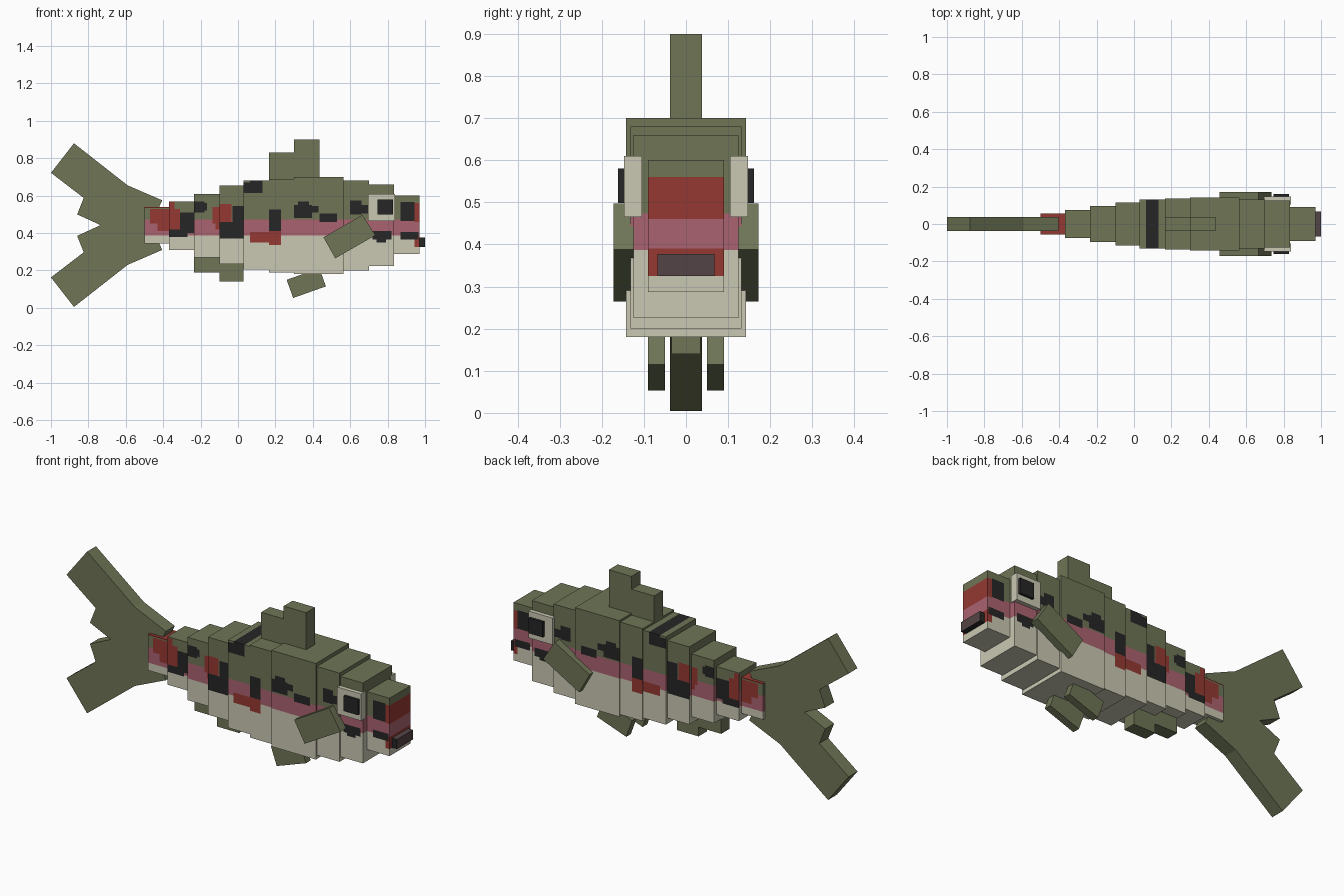
import bpy, bmesh
from mathutils import Vector

cube = bpy.data.objects.get("Cube")
if cube:
    bpy.data.objects.remove(cube, do_unlink=True)


def material(name, rgb):
    lin = [((c / 255 + 0.055) / 1.055) ** 2.4 for c in rgb] + [1.0]
    m = bpy.data.materials.new(name)
    m.use_nodes = True
    m.diffuse_color = lin
    m.node_tree.nodes["Principled BSDF"].inputs["Base Color"].default_value = lin
    return m


OLIVE, CREAM, PINK, RED, BLACK, MAUVE = range(6)
MATS = [material("olive", (110, 117, 86)), material("cream", (202, 200, 178)),
        material("pink", (170, 98, 112)), material("red", (149, 57, 50)),
        material("black", (38, 38, 38)), material("mauve", (84, 68, 70))]


def finish(name, bm, rule):
    """Colour every face by a rule and link the object."""
    bmesh.ops.recalc_face_normals(bm, faces=bm.faces[:])
    for f in bm.faces:
        f.material_index = rule(f)
    me = bpy.data.meshes.new(name)
    bm.to_mesh(me)
    bm.free()
    for m in MATS:
        me.materials.append(m)
    bpy.context.collection.objects.link(bpy.data.objects.new(name, me))


def prism(name, pts, y0, y1, rule=lambda f: OLIVE):
    """Side outline (x, z) extruded from y0 to y1."""
    bm = bmesh.new()
    face = bm.faces.new([bm.verts.new((x, y0, z)) for x, z in pts])
    ext = bmesh.ops.extrude_face_region(bm, geom=[face])["geom"]
    bmesh.ops.translate(bm, vec=(0, y1 - y0, 0),
                        verts=[v for v in ext if isinstance(v, bmesh.types.BMVert)])
    finish(name, bm, rule)


def rect(x0, x1, z0, z1):
    return [(x0, z0), (x1, z0), (x1, z1), (x0, z1)]


def pair(name, pts, y0, y1, rule=lambda f: OLIVE):
    prism("left_" + name, pts, y0, y1, rule)
    prism("right_" + name, pts, -y1, -y0, rule)


# Blotches on the flanks: x0, x1, z0, z1
BLACK_SPOTS = [
    (-.31, -.27, .38, .51), (-.27, -.235, .40, .51), (-.37, -.31, .38, .42),
    (-.235, -.18, .51, .57), (-.18, -.165, .52, .56),
    (-.10, .03, .37, .46), (-.03, .03, .46, .545),
    (.03, .13, .615, .67), (.064, .13, .67, .70),
    (.165, .23, .41, .525),
    (.30, .395, .48, .55), (.32, .38, .55, .57), (.395, .43, .51, .545),
    (.435, .53, .46, .505),
    (.60, .66, .50, .575), (.66, .70, .505, .55),
    (.72, .82, .365, .41), (.74, .79, .35, .365),
    (.87, .945, .465, .565), (.87, .965, .365, .405)]
RED_SPOTS = [
    (-.47, -.37, .45, .53), (-.43, -.37, .41, .45), (-.50, -.37, .535, .56),
    (-.37, -.31, .42, .53), (-.37, -.34, .53, .565),
    (-.135, -.10, .45, .54), (-.10, -.035, .46, .555), (-.12, -.10, .42, .45),
    (.065, .165, .35, .405), (.165, .23, .335, .41),
    (.945, .99, .46, .56), (.945, .99, .325, .39)]
SPOTS = [(s, BLACK) for s in BLACK_SPOTS] + [(s, RED) for s in RED_SPOTS]


def body_rule(f):
    c = f.calc_center_median()
    if abs(f.normal.x) < 0.5 or c.x > 0.96:
        for (x0, x1, z0, z1), colour in SPOTS:
            if x0 < c.x < x1 and z0 < c.z < z1:
                return colour
    return OLIVE if c.z > 0.473 else PINK if c.z > 0.387 else CREAM


# Body segments: name, x0, x1, z0, z1, half width
SEGMENTS = [
    ("tail_root", -.50, -.37, .345, .54, .055),
    ("tail_stem", -.37, -.235, .31, .57, .075),
    ("rear_body", -.235, -.10, .27, .61, .095),
    ("hind_body", -.10, .03, .235, .655, .115),
    ("mid_body", .03, .165, .205, .68, .13),
    ("back_body", .165, .30, .19, .69, .135),
    ("chest", .30, .565, .18, .70, .142),
    ("neck", .565, .70, .20, .68, .132),
    ("head", .70, .835, .225, .66, .125),
    ("snout", .835, .97, .287, .60, .09)]

for name, x0, x1, z0, z1, w in SEGMENTS:
    bm = bmesh.new()
    bmesh.ops.create_cube(bm, size=1)
    for v in bm.verts:
        v.co = Vector(((x0 + x1) / 2 + v.co.x * (x1 - x0), v.co.y * 2 * w,
                       (z0 + z1) / 2 + v.co.z * (z1 - z0)))
    # cut along colour borders
    cuts = {("z", .387), ("z", .473)}
    for (a, b, c, d), _ in SPOTS:
        if a < x1 - .001 and b > x0 + .001:
            cuts |= {("x", a), ("x", b), ("z", c), ("z", d)}
    for axis, p in sorted(cuts):
        lo, hi = (x0, x1) if axis == "x" else (z0, z1)
        if lo + .001 < p < hi - .001:
            co, no = ((p, 0, 0), (1, 0, 0)) if axis == "x" else ((0, 0, p), (0, 0, 1))
            bmesh.ops.bisect_plane(bm, geom=bm.verts[:] + bm.edges[:] + bm.faces[:],
                                   dist=1e-5, plane_co=co, plane_no=no)
    finish(name, bm, body_rule)

# Forked tail fin, mirrored about its mid height
MID = .4425
upper = [(-.735, MID), (-.86, .50), (-.825, .588), (-1.0, .722), (-.877, .88),
         (-.59, .655), (-.405, .575), (-.44, .50)]
lower = [(x, 2 * MID - z) for x, z in reversed(upper[1:])]
prism("tail_fin", upper + lower, -.038, .038)

# Stepped fins on the centre line
prism("dorsal_fin_rear", rect(.165, .30, .66, .83), -.037, .037)
prism("dorsal_fin_front", rect(.30, .435, .66, .90), -.038, .038)
prism("anal_fin_rear", rect(-.235, -.10, .19, .30), -.035, .035)
prism("anal_fin_front", rect(-.10, .03, .14, .27), -.035, .035)

# Paired fins
pair("pectoral_fin", [(.457, .377), (.52, .265), (.735, .388), (.665, .497)], .125, .172)
pair("pelvic_fin", [(.26, .15), (.295, .053), (.47, .115), (.435, .212)], .05, .09)

# Eyes
pair("eye_plate", rect(.695, .84, .465, .61), .105, .147, lambda f: CREAM)
pair("pupil", rect(.745, .83, .498, .58), .14, .161, lambda f: BLACK)

# Mouth
prism("mouth", rect(.96, 1.0, .325, .377), -.068, .068,
      lambda f: MAUVE if f.normal.x > .5 or f.normal.z > .5 else BLACK)
